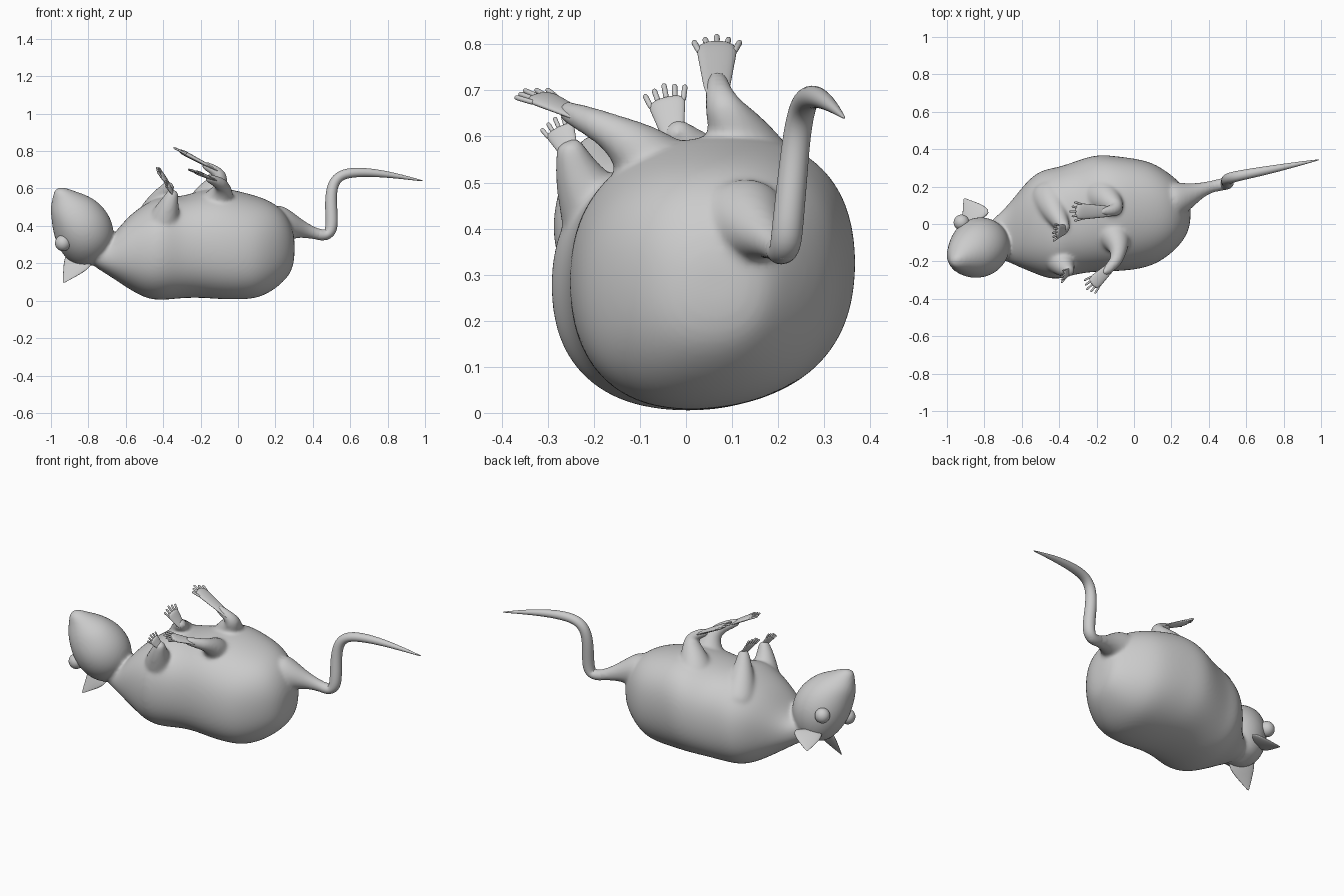
import bpy, bmesh
from math import cos, sin, pi
from mathutils import Vector as V


def loft(bm, rings, n=16, power=1.0):
    """Skin closed rings given as (centre, half-axis a, half-axis b)."""
    def f(v):
        return abs(v) ** power * (1 if v > 0 else -1)
    loops = []
    for c, a, b in rings:
        loops.append([bm.verts.new(c + a * f(cos(2 * pi * i / n)) + b * f(sin(2 * pi * i / n)))
                      for i in range(n)])
    for p, q in zip(loops, loops[1:]):
        for i in range(n):
            bm.faces.new((p[i], p[(i + 1) % n], q[(i + 1) % n], q[i]))
    for loop, (c, a, b) in ((loops[0], rings[0]), (loops[-1], rings[-1])):
        tip = bm.verts.new(c)
        for i in range(n):
            bm.faces.new((loop[i], loop[(i + 1) % n], tip))


def tube(bm, pts, n=10, side=V((0.1, 1, 0.05)), flat=1.0):
    """Loft along a path of (x, y, z, radius)."""
    P = [V(p[:3]) for p in pts]
    rings = []
    for i, p in enumerate(P):
        d = (P[min(i + 1, len(P) - 1)] - P[max(i - 1, 0)]).normalized()
        a = (side - d * side.dot(d)).normalized()
        rings.append((p, a * pts[i][3], d.cross(a) * pts[i][3] * flat))
    loft(bm, rings, n)


def finish(bm, name, subdiv=1, voxel=0):
    bmesh.ops.recalc_face_normals(bm, faces=bm.faces[:])
    me = bpy.data.meshes.new(name)
    bm.to_mesh(me)
    bm.free()
    for p in me.polygons:
        p.use_smooth = True
    ob = bpy.data.objects.new(name, me)
    bpy.context.collection.objects.link(ob)
    m = ob.modifiers.new("subdivide", 'SUBSURF')
    m.levels = m.render_levels = subdiv
    if voxel:
        m = ob.modifiers.new("blend", 'REMESH')
        m.mode, m.voxel_size, m.use_smooth_shade = 'VOXEL', voxel, True
        m = ob.modifiers.new("relax", 'SMOOTH')
        m.factor, m.iterations = 0.5, 14
    return ob


# torso: x, centre y, centre z, half width, half height, roll
body = bmesh.new()
torso = [(-.80, -.09, .26, .08, .06, 0), (-.70, -.06, .225, .13, .085, 0), (-.62, -.03, .25, .20, .165, 0),
         (-.56, -.005, .261, .25, .215, 0), (-.49, .005, .266, .29, .258, 0), (-.41, .00, .282, .305, .285, 0),
         (-.31, .035, .283, .305, .272, .03), (-.20, .06, .304, .318, .29, .06), (-.10, .055, .308, .312, .302, .08),
         (0, .053, .296, .302, .292, .09), (.10, .053, .286, .28, .277, .09), (.185, .052, .29, .225, .24, .08),
         (.25, .055, .29, .165, .185, .06), (.29, .065, .28, .11, .12, .05), (.302, .065, .28, .05, .05, 0)]
loft(body, [(V((x, y, z)), V((0, w, r * w)), V((0, 0, h))) for x, y, z, w, h, r in torso], 20, .86)

# head: position along nose axis, offset to the crown, half depth, half width
L = V((.07, .92, .38)).normalized()
N = V((-.05, -.38, .92)).normalized()
U = N.cross(L)
O = V((-.82, -.125, .375))
head = [(-.19, 0, .05, .05), (-.16, 0, .105, .10), (-.08, 0, .152, .15), (0, .005, .168, .166),
        (.08, .02, .158, .153), (.14, .043, .137, .12), (.18, .06, .108, .088),
        (.212, .09, .070, .055), (.238, .112, .038, .036), (.248, .117, .014, .014)]
loft(body, [(O + N * t + U * o, U * d, L * w) for t, o, d, w in head])

# tail: a wide root blended into the body, and the free length
path = [(.18, .12, .42, .12), (.27, .145, .40, .085), (.33, .17, .385, .052), (.40, .197, .363, .034),
        (.465, .21, .345, .033), (.495, .217, .365, .036), (.503, .222, .42, .036),
        (.496, .232, .52, .034), (.50, .24, .60, .032), (.525, .25, .655, .031),
        (.58, .262, .685, .029), (.70, .285, .688, .025), (.85, .315, .668, .015),
        (.99, .344, .640, .003)]
tube(body, path[:6])
tail = bmesh.new()
tube(tail, path[3:])
finish(tail, "tail", 2)

# upper limbs: roots sit inside the torso and flow out to wrist and ankle
tube(body, [(-.46, .16, .38, .12), (-.44, .10, .48, .09), (-.41, .04, .55, .06), (-.38, -.01, .595, .04),
            (-.362, -.035, .625, .03)])
tube(body, [(-.41, -.15, .36, .12), (-.39, -.20, .45, .085), (-.365, -.24, .525, .052), (-.35, -.25, .57, .036),
            (-.345, -.258, .59, .026)])
tube(body, [(-.18, .16, .43, .15), (-.16, .14, .55, .10), (-.11, .10, .63, .06), (-.09, .078, .67, .042),
            (-.12, .07, .696, .033), (-.19, .067, .73, .024)])
tube(body, [(-.14, -.02, .44, .14), (-.10, -.07, .54, .09), (-.08, -.13, .595, .055), (-.09, -.19, .625, .040),
            (-.12, -.225, .64, .032), (-.17, -.27, .66, .024)])
finish(body, "body", 2, .009)


def foot(name, wrist, tip, side, w, toe):
    """Flat palm with five spread toes."""
    bm = bmesh.new()
    wrist, tip, side = V(wrist), V(tip), V(side)
    d = (tip - wrist).normalized()
    a = (side - d * side.dot(d)).normalized()
    palm = (tip - wrist).length - toe
    tube(bm, [(*(wrist + d * palm * t), w * r) for t, r in
              ((-.2, .6), (.2, .75), (.6, .9), (.9, 1.04), (1.05, .98), (1.12, .5))], 10, a, .3)
    for i in range(-2, 3):
        base = wrist + d * palm * (1 - .05 * abs(i)) + a * w * .42 * i
        end = base + (d + a * .13 * i).normalized() * toe * (1.05 - .08 * abs(i))
        r = w * .17
        tube(bm, [(*base, r), (*base.lerp(end, .6), r * .85), (*base.lerp(end, .93), r), (*end, r * .5)], 8, a)
    finish(bm, name)


foot("front_paw_left", (-.365, -.03, .612), (-.435, -.048, .712), (.25, 1, 0), .042, .045)
foot("front_paw_right", (-.345, -.255, .57), (-.390, -.285, .64), (.35, 1, 0), .034, .033)
foot("hind_foot_left", (-.13, .067, .706), (-.342, .067, .818), (0, 1, 0), .045, .055)
foot("hind_foot_right", (-.125, -.23, .645), (-.252, -.35, .70), (1, -1, -.3), .040, .055)

# ears: base, tip, width direction
for name, base, tip, side in (("ear_left", (-.832, .015, .285), (-.908, .136, .225), (.9, .6, .1)),
                              ("ear_right", (-.835, -.11, .245), (-.934, -.16, .096), (.8, -.35, -.42))):
    bm = bmesh.new()
    b, t = V(base), V(tip)
    tube(bm, [(*b.lerp(t, k), r) for k, r in
              ((0, .085), (.3, .078), (.5, .06), (.7, .038), (.88, .018), (1, .004))],
         12, V(side), .17)
    finish(bm, name)

# eyes
for name, loc in (("eye_left", (-.922, .008, .395)), ("eye_right", (-.936, -.215, .308))):
    bm = bmesh.new()
    bmesh.ops.create_uvsphere(bm, u_segments=16, v_segments=10, radius=.044)
    bmesh.ops.translate(bm, verts=bm.verts, vec=V(loc))
    finish(bm, name)
